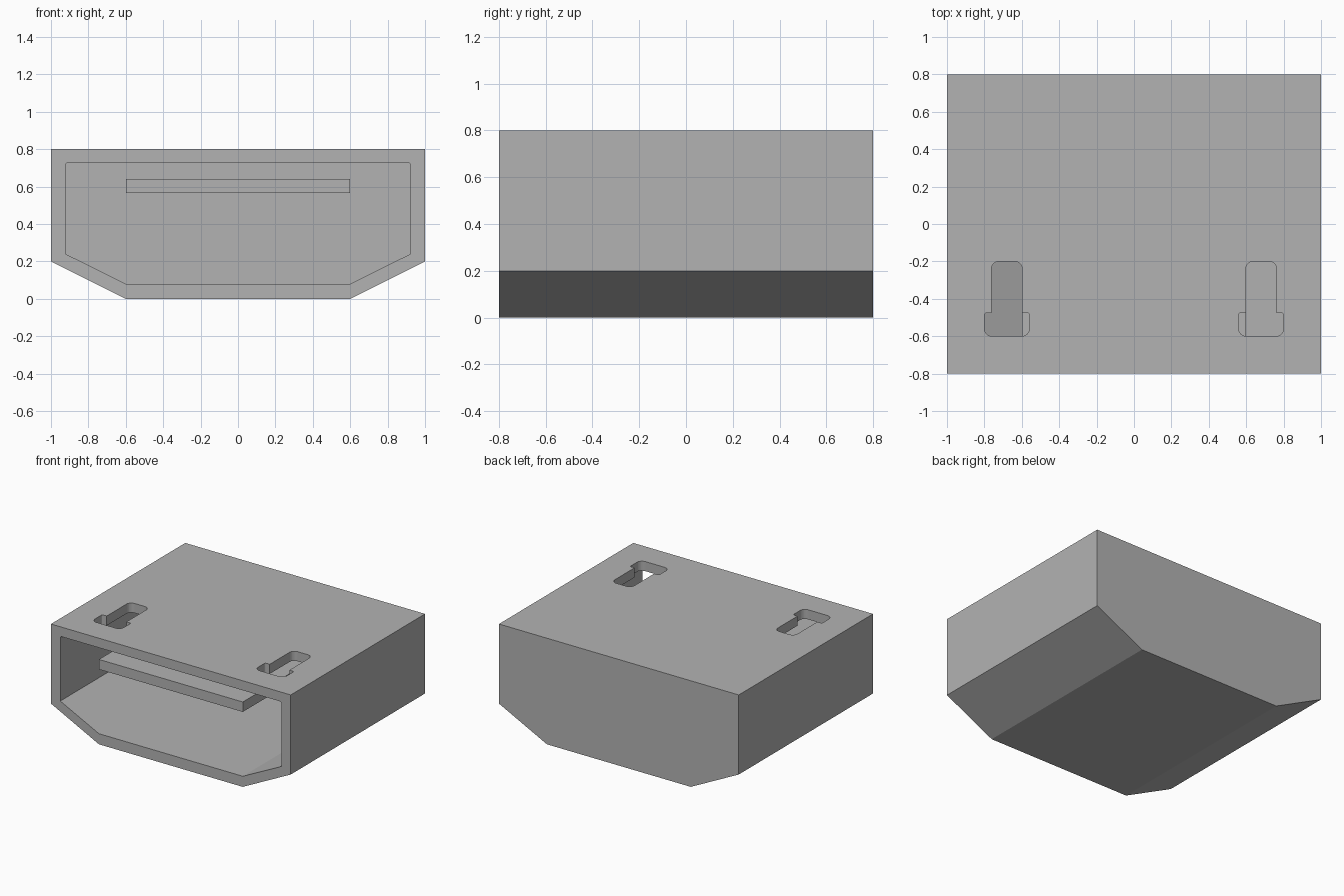
import bpy
import bmesh
import math
from mathutils import Vector

cube = bpy.data.objects.get("Cube")
if cube:
    bpy.data.objects.remove(cube, do_unlink=True)

grey = bpy.data.materials.new("plain grey")
grey.use_nodes = True
colour = (0.45, 0.45, 0.45, 1)
grey.diffuse_color = colour
grey.node_tree.nodes["Principled BSDF"].inputs["Base Color"].default_value = colour


def prism(name, outline, start, sweep):
    """Extrude a closed outline; start maps an outline point to 3D."""
    bm = bmesh.new()
    face = bm.faces.new([bm.verts.new(start(a, b)) for a, b in outline])
    grown = bmesh.ops.extrude_face_region(bm, geom=[face])["geom"]
    bmesh.ops.translate(bm, vec=Vector(sweep),
                        verts=[v for v in grown if isinstance(v, bmesh.types.BMVert)])
    bmesh.ops.recalc_face_normals(bm, faces=bm.faces)
    mesh = bpy.data.meshes.new(name)
    bm.to_mesh(mesh)
    bm.free()
    mesh.materials.append(grey)
    obj = bpy.data.objects.new(name, mesh)
    bpy.context.collection.objects.link(obj)
    return obj


def along_y(name, outline, y0, y1):
    return prism(name, outline, lambda x, z: (x, y0, z), (0, y1 - y0, 0))


def mirrored(half):
    return half + [(-x, z) for x, z in reversed(half)]


def rounded(corners, steps=6):
    """Replace each (x, y, radius) corner by a tangent arc."""
    out = []
    for i, (x, y, r) in enumerate(corners):
        p = Vector((x, y))
        if r == 0:
            out.append((x, y))
            continue
        a = (Vector(corners[i - 1][:2]) - p).normalized()
        b = (Vector(corners[(i + 1) % len(corners)][:2]) - p).normalized()
        for k in range(steps + 1):
            t = k / steps * math.pi / 2
            q = p + r * (a * (1 - math.sin(t)) + b * (1 - math.cos(t)))
            out.append((q.x, q.y))
    return out


def cut(target, cutter):
    cutter.hide_render = True
    mod = target.modifiers.new("cut", "BOOLEAN")
    mod.operation = "DIFFERENCE"
    mod.solver = "EXACT"
    mod.object = cutter
    bpy.context.view_layer.objects.active = target
    bpy.ops.object.modifier_apply(modifier=mod.name)
    bpy.data.objects.remove(cutter, do_unlink=True)


# Housing with sloped lower sides, open at the front
housing = along_y("housing", mirrored([(0.6, 0), (1, 0.2), (1, 0.8)]), -0.8, 0.8)
cavity = mirrored([(0.6, 0.08), (0.922, 0.24), (0.922, 0.72), (0.914, 0.728)])
cut(housing, along_y("cavity_cutter", cavity, -0.9, 0.72))

# Mounting slots through the top: wide front end, narrow rear end
half_slot = [(0.12, -0.6, 0.04), (0.12, -0.476, 0.01), (0.082, -0.476, 0),
             (0.082, -0.2, 0.04)]
slot = rounded(half_slot + [(-x, y, r) for x, y, r in reversed(half_slot)])
for side in (-1, 1):
    cut(housing, prism("slot_cutter", slot,
                       lambda x, y: (x + side * 0.68, y, 0.66), (0, 0, 0.3)))

# Inner shelf, flush with the front opening
along_y("inner_shelf", mirrored([(0.6, 0.565), (0.6, 0.64)]), -0.8, 0.72)
